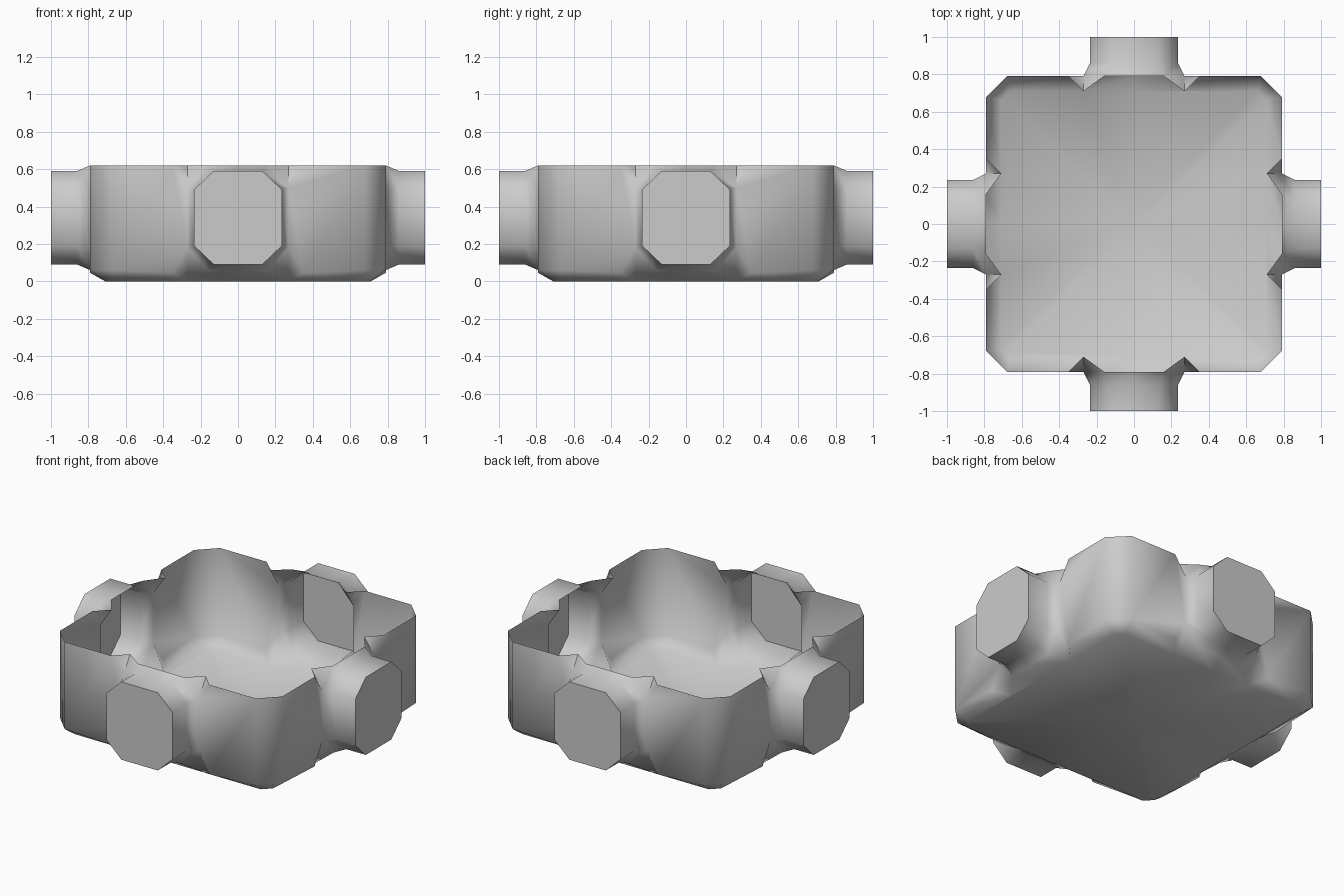
import bpy, bmesh
from math import pi
from mathutils import Matrix, Vector

if "Cube" in bpy.data.objects:
    bpy.data.objects.remove(bpy.data.objects["Cube"])

W, H, FL = 0.79, 0.62, 0.71          # wall distance, rim height, floor half size
bm = bmesh.new()


def face(points):
    # add the face to all four sides, each with its mirrored half
    for k in range(4):
        rot = Matrix.Rotation(k * pi / 2, 3, 'Z')
        for s in (1, -1):
            pts = [rot @ Vector((x * s, y, z)) for x, y, z in points]
            if s < 0:
                pts.reverse()
            bm.faces.new([bm.verts.new(p) for p in pts])


# octagonal stub: half outlines (x, z) of the pipe and of its flared root
pipe = [(0, .59), (.13, .59), (.235, .49), (.235, .19), (.13, .09), (0, .09)]
root = [(0, H), (.16, H), (.27, .5), (.27, .18), (.16, .06), (0, .06)]
rings = [[(x, -1.0, z) for x, z in pipe],
         [(x, -.86, z) for x, z in pipe],
         [(x, -W, z) for x, z in root]]
face(rings[0][::-1])
for a, b in zip(rings, rings[1:]):
    for i in range(5):
        face([a[i], a[i + 1], b[i + 1], b[i]])
F0, C, D, E, F = rings[2][0], *rings[2][1:5]
Fm = rings[2][5]

# wall panel beside the stub, with notches at the rim and at the floor
A, B, K = (.35, -W, H), (.27, -FL, H), (.68, -W, H)
A2, B2, K2 = (.35, -W, .045), (.27, -FL, 0), (.68, -W, .06)
face([A, D, E, A2, K2, K])
face([A, B, D])
face([B, C, D])
face([E, F, B2])
face([E, B2, A2])

# chamfered corner, sloped foot and floor
M, M2 = (.735, -.735, H), (.735, -.735, .06)
k, m, f0 = (.66, -FL, 0), (.685, -.685, 0), (0, -FL, 0)
face([K, K2, M2, M])
face([K2, k, m, M2])
face([A2, B2, k, K2])
face([Fm, f0, B2, F])
face([f0, (0, 0, 0), m, k, B2])

bmesh.ops.remove_doubles(bm, verts=bm.verts, dist=0.001)
bmesh.ops.recalc_face_normals(bm, faces=bm.faces)
floor = [f for f in bm.faces if all(v.co.z < .001 for v in f.verts)]
if floor and floor[0].normal.z > 0:
    bmesh.ops.reverse_faces(bm, faces=bm.faces)

mesh = bpy.data.meshes.new("four_way_basin")
bm.to_mesh(mesh)
bm.free()
obj = bpy.data.objects.new("four_way_basin", mesh)
bpy.context.collection.objects.link(obj)
bpy.context.view_layer.objects.active = obj
obj.select_set(True)
bpy.ops.object.shade_smooth_by_angle(angle=1.15)
